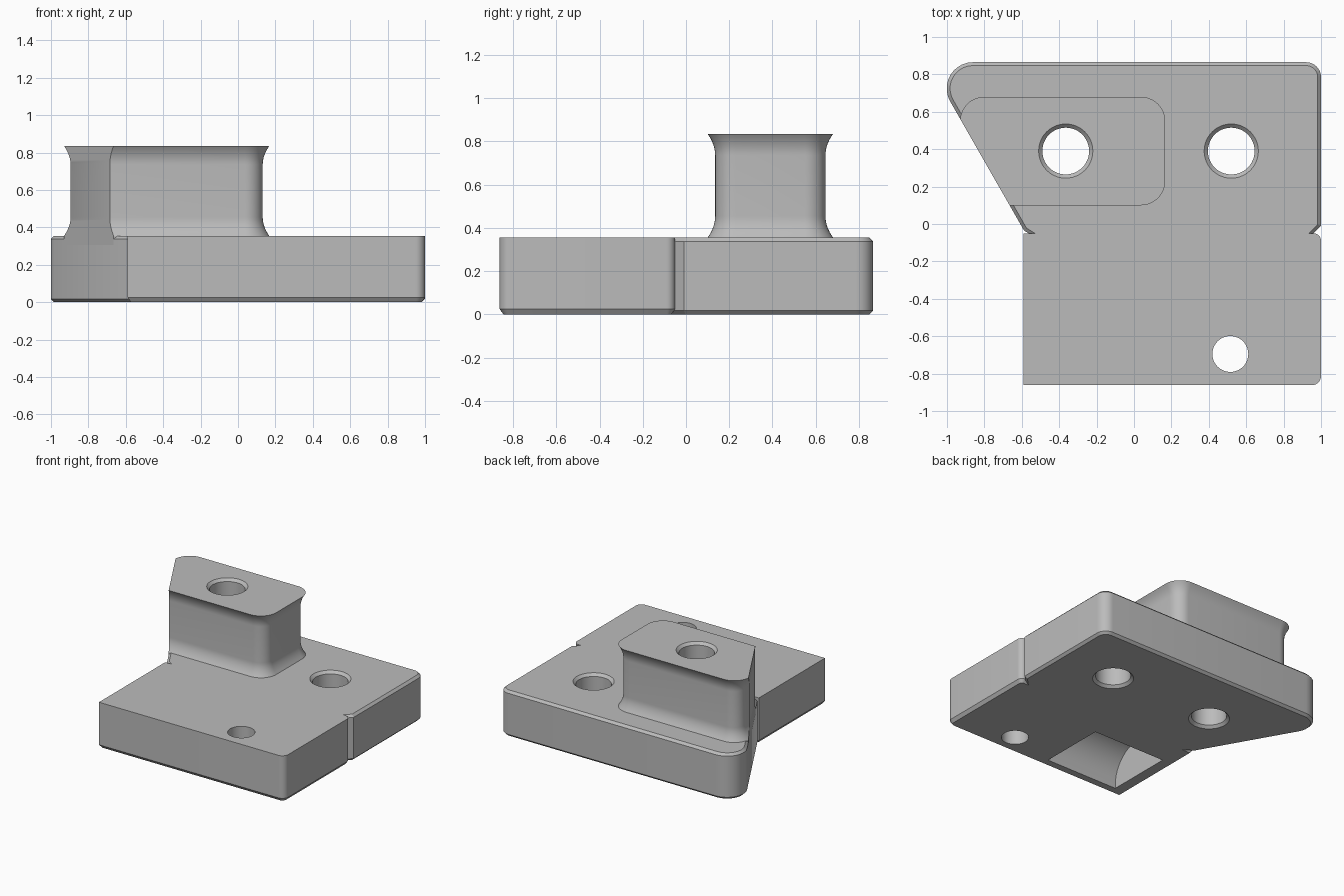
import bpy, bmesh, math
from mathutils import Vector

old = bpy.data.objects.get("Cube")
if old:
    bpy.data.objects.remove(old, do_unlink=True)

grey = bpy.data.materials.new("plain_grey")
grey.use_nodes = True
COLOUR = (0.5, 0.5, 0.5, 1)
grey.diffuse_color = COLOUR
grey.node_tree.nodes["Principled BSDF"].inputs["Base Color"].default_value = COLOUR


def outline(corners, inset, z, steps=10):
    """Convex outline with corners (x, y, radius), moved inward, at height z."""
    pts = []
    for i, (x, y, r) in enumerate(corners):
        p = Vector((x, y))
        u = (Vector(corners[i - 1][:2]) - p).normalized()
        v = (Vector(corners[(i + 1) % len(corners)][:2]) - p).normalized()
        angle = u.angle(v)
        p = p + (u + v) * inset / math.sin(angle)
        if r == 0:
            pts.append((p.x, p.y, z))
            continue
        r = max(r - inset, 0.005)
        centre = p + (u + v) * r / math.sin(angle)
        reach = r / math.tan(angle / 2)
        a = p + u * reach - centre
        b = p + v * reach - centre
        turn = math.pi - angle
        for k in range(steps + 1):
            t = k / steps
            q = centre + (a * math.sin((1 - t) * turn) + b * math.sin(t * turn)) / math.sin(turn)
            pts.append((q.x, q.y, z))
    return pts


def loft(name, rings, cut_plane=None):
    """Skin a stack of matching rings and cap both ends."""
    bm = bmesh.new()
    loops = [[bm.verts.new(p) for p in ring] for ring in rings]
    n = len(loops[0])
    for low, high in zip(loops, loops[1:]):
        for i in range(n):
            j = (i + 1) % n
            bm.faces.new((low[i], low[j], high[j], high[i]))
    bm.faces.new(loops[0][::-1])
    bm.faces.new(loops[-1])
    if cut_plane:
        geom = bm.verts[:] + bm.edges[:] + bm.faces[:]
        cut = bmesh.ops.bisect_plane(bm, geom=geom, plane_co=cut_plane[0],
                                     plane_no=cut_plane[1], clear_outer=True)
        edges = [e for e in cut["geom_cut"] if isinstance(e, bmesh.types.BMEdge)]
        bmesh.ops.contextual_create(bm, geom=edges)
    bmesh.ops.recalc_face_normals(bm, faces=bm.faces)
    mesh = bpy.data.meshes.new(name)
    bm.to_mesh(mesh)
    bm.free()
    mesh.materials.append(grey)
    obj = bpy.data.objects.new(name, mesh)
    bpy.context.collection.objects.link(obj)
    return obj


def hole_cutter(name, x, y, profile, sides=48):
    """Round cutter from (z, radius) pairs."""
    angles = [2 * math.pi * k / sides for k in range(sides)]
    return loft(name, [[(x + r * math.cos(a), y + r * math.sin(a), z) for a in angles]
                       for z, r in profile])


def finish(obj, cutters):
    """Cut the openings, then shade rounded walls smooth."""
    bpy.context.view_layer.objects.active = obj
    for cutter in cutters:
        mod = obj.modifiers.new("opening", "BOOLEAN")
        mod.operation = "DIFFERENCE"
        mod.solver = "EXACT"
        mod.object = cutter
        bpy.ops.object.modifier_apply(modifier=mod.name)
    bpy.ops.object.select_all(action="DESELECT")
    obj.select_set(True)
    bpy.ops.object.shade_smooth_by_angle(angle=math.radians(30))


TOP, POST_TOP, CHAMFER = 0.355, 0.835, 0.018

# Front half of the plate, chamfered underneath
front = [(-0.59, -0.862, 0), (1, -0.862, 0.05), (1, -0.05, 0.04), (-0.59, -0.05, 0)]
plate_front = loft("plate_front", [outline(front, CHAMFER, 0),
                                   outline(front, 0, 0.025), outline(front, 0, TOP)])

# Back half of the plate, with slanted side and chamfers above and below
back = [(-0.45, -0.12, 0), (0.89, -0.12, 0), (1, -0.01, 0), (1, 0.865, 0.08),
        (-1.103, 0.865, 0.14), (-0.588, -0.035, 0)]
plate_back = loft("plate_back", [outline(back, d, z) for d, z in
                                 ((CHAMFER, 0), (0, CHAMFER), (0, TOP - CHAMFER), (CHAMFER, TOP))])

# Post with flared ends, sliced flush with the slanted side
post = [(-1.2, 0.1, 0.13), (0.167, 0.1, 0.13), (0.167, 0.68, 0.13), (-0.93, 0.68, 0.13)]
post[0] = (-0.93, 0.1, 0.13)
flare = [(0.1 * k / 8, 0.035 * (1 - (1 - k / 8) ** 2)) for k in range(9)]
rings = [outline(post, 0, TOP - 0.05)]
rings += [outline(post, d, TOP + h) for h, d in flare]
rings += [outline(post, d, POST_TOP - h) for h, d in reversed(flare)]
slant = (Vector((-0.588, -0.035, 0)), Vector((-0.9, -0.515, 0)).normalized())
post_block = loft("post", rings, slant)

# Cutters for the bolt holes and the vaulted pocket underneath
R, C = 0.125, 0.02


def bolt_profile(top):
    return [(-C, R + 2 * C), (C, R), (top - C, R), (top + C, R + 2 * C)]


post_hole = hole_cutter("post_hole_cutter", -0.365, 0.39, bolt_profile(POST_TOP))
plate_hole = hole_cutter("plate_hole_cutter", 0.52, 0.39, bolt_profile(TOP))
pin_hole = hole_cutter("pin_hole_cutter", 0.515, -0.695, [(-0.1, 0.096), (0.5, 0.096)])
vault = [(-0.27, -0.05)] + [(-0.53 + 0.26 * math.cos(a), 0.03 + 0.26 * math.sin(a))
                            for a in [math.pi * k / 24 for k in range(25)]] + [(-0.79, -0.05)]
pocket = loft("pocket_cutter", [[(x, y, z) for y, z in vault] for x in (-0.49, 0.13)])

finish(plate_front, [pin_hole, pocket])
finish(plate_back, [post_hole, plate_hole])
finish(post_block, [post_hole])

for cutter in (post_hole, plate_hole, pin_hole, pocket):
    cutter.hide_render = True
    cutter.hide_set(True)
